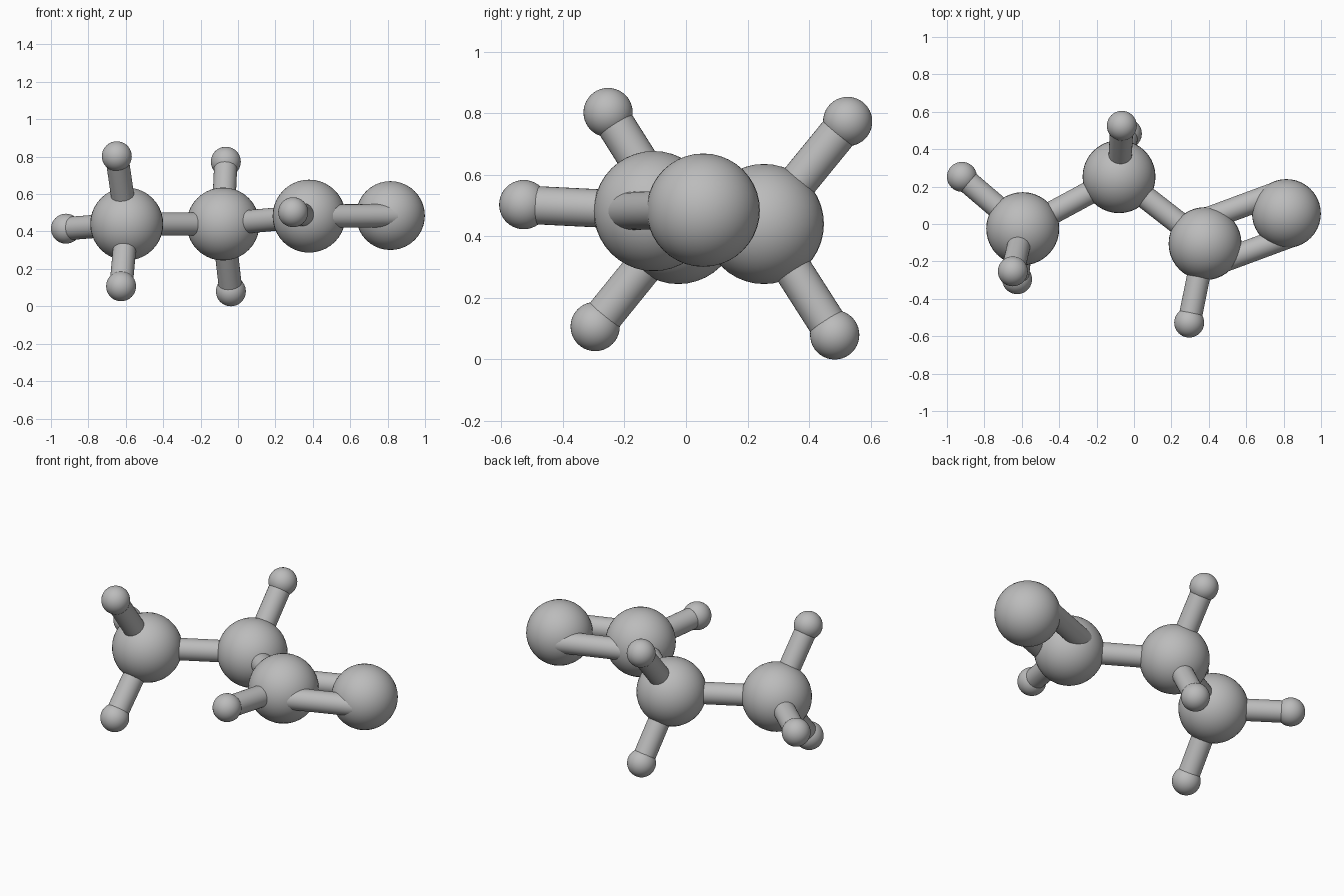
import bpy
from mathutils import Vector

cube = bpy.data.objects.get("Cube")
if cube:
    bpy.data.objects.remove(cube, do_unlink=True)

# One plain grey for everything
GREY = (0.5, 0.5, 0.5, 1)
grey = bpy.data.materials.new("grey")
grey.diffuse_color = GREY
grey.use_nodes = True
grey.node_tree.nodes["Principled BSDF"].inputs["Base Color"].default_value = GREY

LARGE, MEDIUM, SMALL, ROD = 0.195, 0.184, 0.08, 0.062

# Ball name: centre, radius
balls = {
    "end_ball": ((-0.595, -0.025, 0.44), LARGE),
    "middle_ball": ((-0.08, 0.253, 0.44), LARGE),
    "joint_ball": ((0.38, -0.105, 0.482), LARGE),
    "double_bonded_ball": ((0.815, 0.056, 0.485), MEDIUM),
    "end_upper_small_ball": ((-0.648, -0.253, 0.802), SMALL),
    "end_lower_small_ball": ((-0.625, -0.295, 0.107), SMALL),
    "end_side_small_ball": ((-0.92, 0.252, 0.415), SMALL),
    "middle_upper_small_ball": ((-0.065, 0.525, 0.773), SMALL),
    "middle_lower_small_ball": ((-0.038, 0.483, 0.08), SMALL),
    "joint_small_ball": ((0.295, -0.527, 0.503), SMALL),
}

# Rods joining pairs of balls
single_bonds = [
    ("end_ball", "middle_ball"),
    ("middle_ball", "joint_ball"),
    ("end_ball", "end_upper_small_ball"),
    ("end_ball", "end_lower_small_ball"),
    ("end_ball", "end_side_small_ball"),
    ("middle_ball", "middle_upper_small_ball"),
    ("middle_ball", "middle_lower_small_ball"),
    ("joint_ball", "joint_small_ball"),
]


def finish(name):
    obj = bpy.context.object
    obj.name = name
    obj.data.materials.append(grey)
    bpy.ops.object.shade_smooth_by_angle()
    return obj


def add_rod(name, start, end):
    axis = end - start
    bpy.ops.mesh.primitive_cylinder_add(
        vertices=32, radius=ROD, depth=axis.length, location=(start + end) / 2,
        rotation=axis.to_track_quat("Z", "Y").to_euler())
    finish(name)


def centre(name):
    return Vector(balls[name][0])


for name, (place, radius) in balls.items():
    bpy.ops.mesh.primitive_uv_sphere_add(
        segments=40, ring_count=20, radius=radius, location=place)
    finish(name)

for first, second in single_bonds:
    add_rod(f"rod_{first}_to_{second}", centre(first), centre(second))

# Double bond: two parallel rods, spread sideways
start, end = centre("joint_ball"), centre("double_bonded_ball")
sideways = (end - start).cross(Vector((0, 0, 1))).normalized() * 0.12
for side, label in ((1, "front"), (-1, "back")):
    add_rod(f"double_rod_{label}", start + sideways * side, end + sideways * side)
